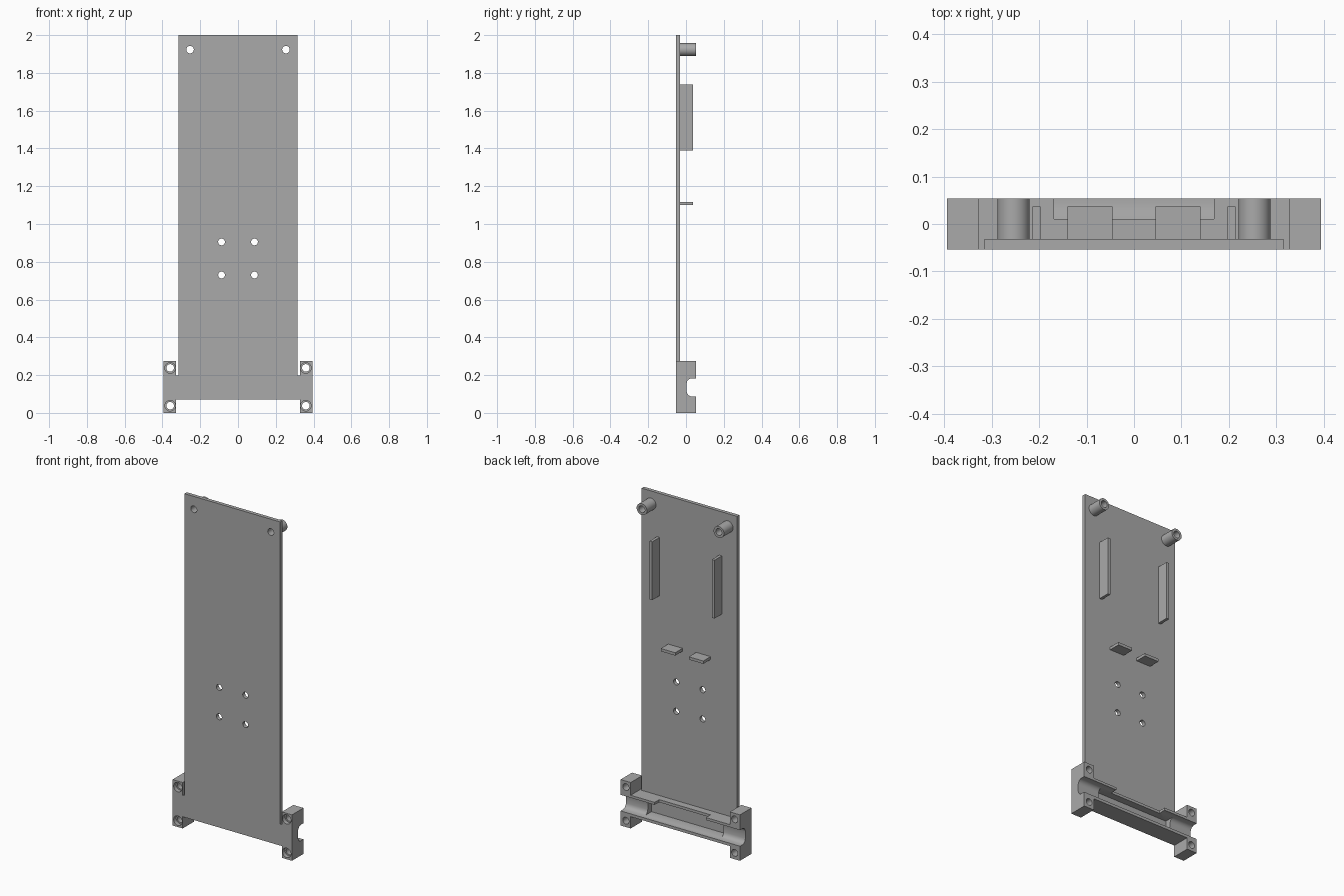
import bpy
import bmesh
import math

cube = bpy.data.objects.get("Cube")
if cube:
    bpy.data.objects.remove(cube, do_unlink=True)

grey = bpy.data.materials.new("plain grey")
grey.use_nodes = True
grey.diffuse_color = (0.4, 0.4, 0.4, 1)
grey.node_tree.nodes["Principled BSDF"].inputs["Base Color"].default_value = (0.4, 0.4, 0.4, 1)

FRONT, SKIN, BACK = -0.054, -0.032, 0.054


def prism(name, outline, offset, axis):
    """Extrude a 2D outline along y (outline is x, z) or x (outline is y, z)."""
    lo, hi = offset
    bm = bmesh.new()
    place = (lambda a, b, d: (a, d, b)) if axis == "y" else (lambda a, b, d: (d, a, b))
    face = bm.faces.new([bm.verts.new(place(a, b, lo)) for a, b in outline])
    new = bmesh.ops.extrude_face_region(bm, geom=[face])["geom"]
    for v in new:
        if isinstance(v, bmesh.types.BMVert):
            v.co["xyz".index(axis)] = hi
    bmesh.ops.recalc_face_normals(bm, faces=bm.faces[:])
    mesh = bpy.data.meshes.new(name)
    bm.to_mesh(mesh)
    bm.free()
    mesh.materials.append(grey)
    obj = bpy.data.objects.new(name, mesh)
    bpy.context.collection.objects.link(obj)
    return obj


def box(name, x, y, z):
    return prism(name, [(x[0], z[0]), (x[1], z[0]), (x[1], z[1]), (x[0], z[1])], y, "y")


def rod(name, x, z, radius, y, sides=32):
    ring = [math.tau * i / sides for i in range(sides)]
    return prism(name, [(x + radius * math.cos(a), z + radius * math.sin(a)) for a in ring], y, "y")


def cut(obj, cutter):
    mod = obj.modifiers.new("cut", "BOOLEAN")
    mod.operation, mod.solver, mod.object = "DIFFERENCE", "EXACT", cutter
    bpy.context.view_layer.objects.active = obj
    bpy.ops.object.modifier_apply(modifier=mod.name)
    bpy.data.objects.remove(cutter, do_unlink=True)


def smooth(obj):
    bpy.ops.object.select_all(action="DESELECT")
    obj.select_set(True)
    bpy.context.view_layer.objects.active = obj
    bpy.ops.object.shade_smooth_by_angle(angle=math.radians(30))


# Back plate with its drilled holes
plate = box("back_plate", (-0.315, 0.315), (FRONT, SKIN), (0.198, 2.0))
for s in (-1, 1):
    cut(plate, rod("cutter", s * 0.254, 1.923, 0.02, (-0.1, 0.1)))
    for z in (0.73, 0.905):
        cut(plate, rod("cutter", s * 0.087, z, 0.018, (-0.1, 0.1)))
smooth(plate)

# H-shaped clamp frame: two end blocks joined by a bar
half = [(0.327, 0.07), (0.327, 0), (0.394, 0), (0.394, 0.274), (0.327, 0.274), (0.327, 0.198)]
frame = prism("clamp_frame", half + [(-x, z) for x, z in reversed(half)], (FRONT, BACK), "y")

# Rounded channel along the whole frame
mid = 0.135
side = [(0.08, 0.048), (0.027, 0.048), (0.014, 0.042), (0.006, 0.032), (0.003, 0.02)]
channel = [(y, mid + h) for y, h in side] + [(y, mid - h) for y, h in reversed(side)]
cut(frame, prism("cutter", channel, (-0.5, 0.5), "x"))

# Deeper pocket in the middle and relief in the upper lip
cut(frame, box("cutter", (-0.25, 0.25), (SKIN, 0.1), (0.088, 0.182)))
cut(frame, box("cutter", (-0.169, 0.169), (0.011, 0.1), (0.15, 0.25)))

# Counterbored screw holes in the end blocks
for s in (-1, 1):
    for z in (0.038, 0.238):
        cut(frame, rod("cutter", s * 0.359, z, 0.02, (-0.1, 0.1)))
        cut(frame, rod("cutter", s * 0.359, z, 0.028, (-0.1, -0.03)))
smooth(frame)

for s, label in ((1, "left"), (-1, "right")):
    # Hollow standoff at the top corner
    post = rod(label + "_standoff", s * 0.254, 1.923, 0.034, (SKIN, BACK), 48)
    cut(post, rod("cutter", s * 0.254, 1.923, 0.02, (-0.1, 0.1)))
    smooth(post)
    # Upright guide rail and small support shelf
    box(label + "_guide_rail", sorted((s * 0.197, s * 0.214)), (SKIN, 0.037), (1.39, 1.738))
    box(label + "_shelf", sorted((s * 0.045, s * 0.14)), (SKIN, 0.037), (1.1, 1.117))
